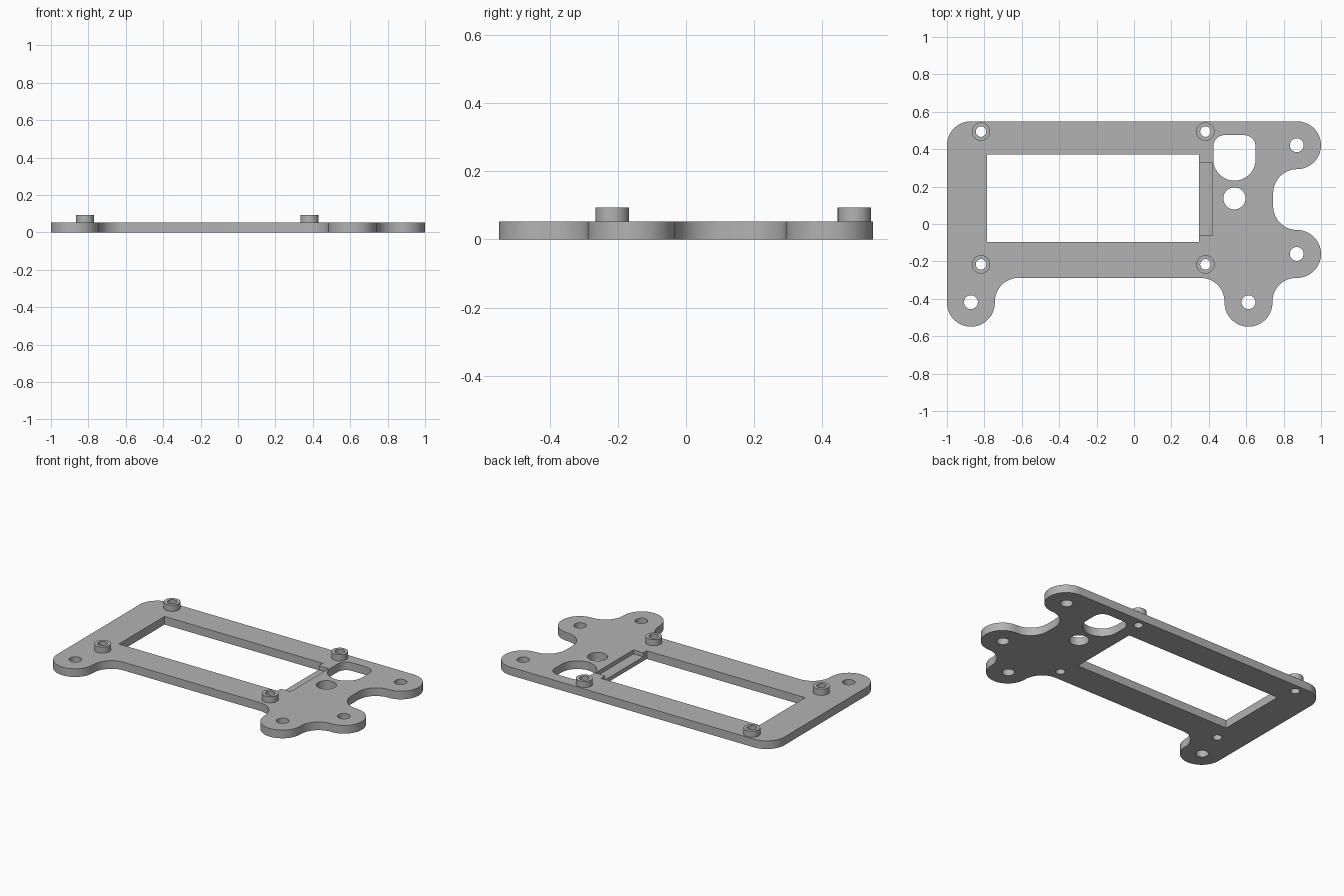
import bpy
import bmesh
from math import cos, sin, radians

cube = bpy.data.objects.get("Cube")
if cube:
    bpy.data.objects.remove(cube, do_unlink=True)

THICK = 0.053      # plate thickness
BOSS_TOP = 0.093   # top of the raised bosses
LEDGE = 0.027      # floor of the shallow notch
R = 0.128          # radius of all tabs and fillets
LOW, HIGH = -0.1, 0.2   # reach of the through cutters

grey = bpy.data.materials.new("plain grey")
grey.use_nodes = True
colour = (0.45, 0.45, 0.45, 1)
grey.diffuse_color = colour
grey.node_tree.nodes["Principled BSDF"].inputs["Base Color"].default_value = colour


def arc(cx, cy, start, end, r=R):
    """Points on an arc, one about every six degrees."""
    n = max(2, round(abs(end - start) / 6))
    angles = [radians(start + (end - start) * i / n) for i in range(n + 1)]
    return [(cx + r * cos(a), cy + r * sin(a)) for a in angles]


def circle(cx, cy, r):
    return arc(cx, cy, 0, 360, r)[:-1]


def box(x0, x1, y0, y1):
    return [(x0, y0), (x1, y0), (x1, y1), (x0, y1)]


def prism(name, outline, z0, z1):
    """Extrude a closed outline from z0 up to z1."""
    bm = bmesh.new()
    face = bm.faces.new([bm.verts.new((x, y, z0)) for x, y in outline])
    ext = bmesh.ops.extrude_face_region(bm, geom=[face])["geom"]
    top = [v for v in ext if isinstance(v, bmesh.types.BMVert)]
    bmesh.ops.translate(bm, verts=top, vec=(0, 0, z1 - z0))
    bmesh.ops.remove_doubles(bm, verts=bm.verts, dist=1e-5)
    bmesh.ops.recalc_face_normals(bm, faces=bm.faces)
    mesh = bpy.data.meshes.new(name)
    bm.to_mesh(mesh)
    bm.free()
    mesh.materials.append(grey)
    obj = bpy.data.objects.new(name, mesh)
    bpy.context.collection.objects.link(obj)
    return obj


def combine(target, tool, operation):
    """Apply a boolean to the target and drop the tool."""
    mod = target.modifiers.new(tool.name, "BOOLEAN")
    mod.operation, mod.solver, mod.object = operation, "EXACT", tool
    tool.hide_render = True
    bpy.context.view_layer.objects.active = target
    bpy.ops.object.modifier_apply(modifier=mod.name)
    bpy.data.objects.remove(tool, do_unlink=True)


# Plate outline: rounded tabs joined by concave fillets
outline = []
for segment in (
    (-0.872, 0.421, 90, 180),     # back right corner
    (-0.872, -0.421, 180, 360),   # front right tab
    (-0.616, -0.416, 180, 90),
    (0.356, -0.416, 90, 0),
    (0.612, -0.421, 180, 360),    # front left tab
    (0.868, -0.416, 180, 90),
    (0.872, -0.16, -90, 90),      # side tab
    (0.872, 0.096, 270, 180),
    (0.872, 0.165, 180, 90),
    (0.872, 0.421, -90, 90),      # back left tab
):
    outline += arc(*segment)
plate = prism("mounting_plate", outline, 0, THICK)

# Raised bosses with bores right through
for x in (-0.818, 0.382):
    for y in (-0.216, 0.494):
        combine(plate, prism("boss", circle(x, y, 0.049), LEDGE, BOSS_TOP), "UNION")
        combine(plate, prism("boss_bore", circle(x, y, 0.028), LOW, HIGH), "DIFFERENCE")

# Screw holes in the tabs
for x, y in ((-0.872, -0.418), (0.612, -0.418), (0.87, -0.16), (0.87, 0.421)):
    combine(plate, prism("screw_hole", circle(x, y, 0.037), LOW, HIGH), "DIFFERENCE")

# Large window, cable hole and D-shaped opening
d_shape = (arc(0.537, 0.345, 180, 360, 0.113)
           + arc(0.59, 0.415, 0, 90, 0.06) + arc(0.484, 0.415, 90, 180, 0.06))
for name, shape in (("window", box(-0.786, 0.348, -0.096, 0.371)),
                    ("cable_hole", circle(0.537, 0.137, 0.059)),
                    ("d_opening", d_shape)):
    combine(plate, prism(name, shape, LOW, HIGH), "DIFFERENCE")

# Shallow notch beside the window
combine(plate, prism("notch", box(0.3, 0.419, -0.061, 0.329), LEDGE, HIGH), "DIFFERENCE")

# Smooth the round walls, keep the edges crisp
bpy.ops.object.select_all(action="DESELECT")
plate.select_set(True)
bpy.context.view_layer.objects.active = plate
bpy.ops.object.shade_smooth_by_angle(angle=radians(30))
